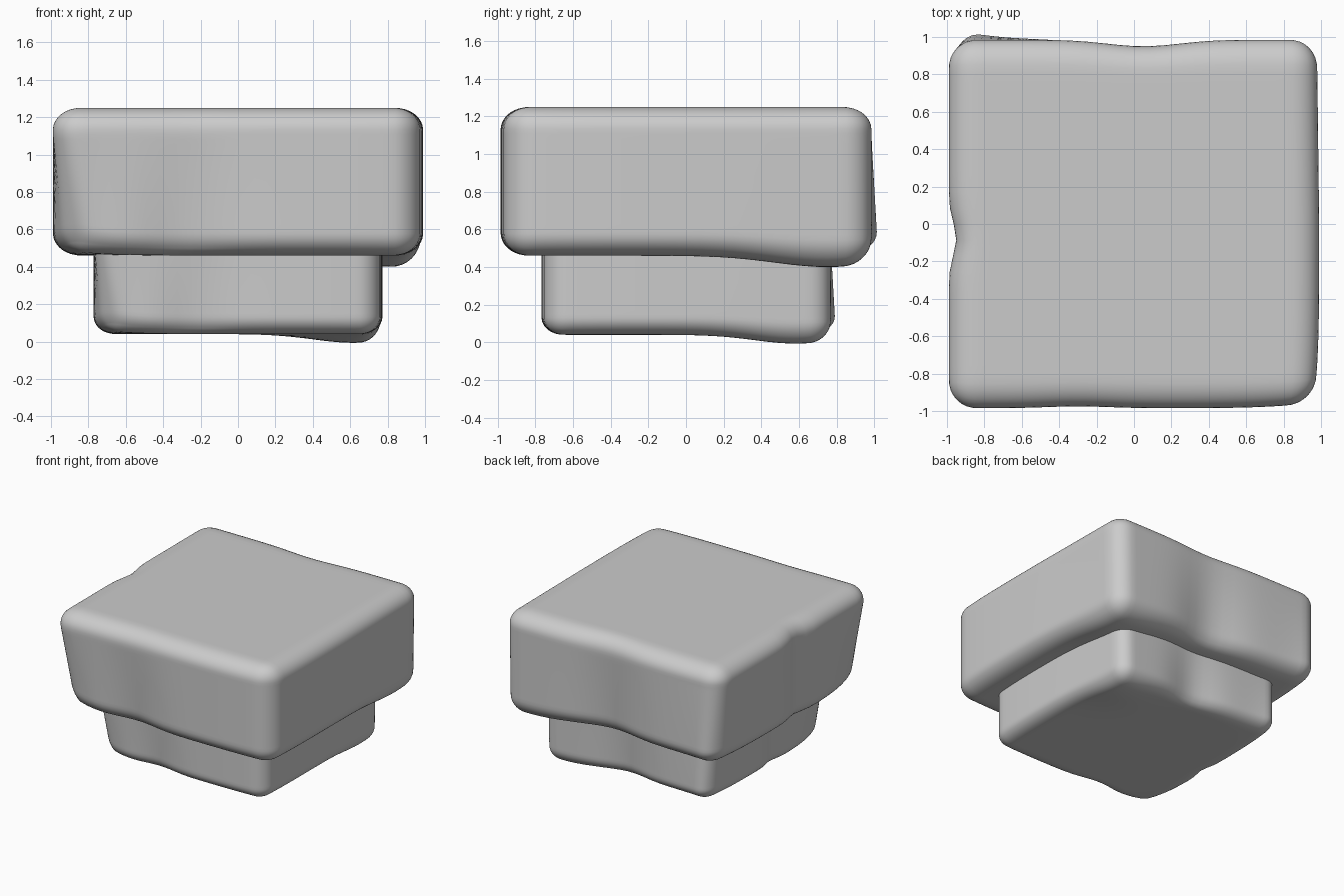
import bpy, bmesh, math
from mathutils import Vector

if "Cube" in bpy.data.objects:
    bpy.data.objects.remove(bpy.data.objects["Cube"])

HALF = Vector((0.99, 0.985, 0.395))


def bump(d, w):
    return math.exp(-(d / w) ** 2)


def weather(p):
    """Hand-worn dents and softened corners on a block centred at the origin."""
    x, y, z = p
    nx, ny = x / HALF.x, y / HALF.y
    low = min(1, max(0, (0.25 - z) / 0.6))
    front, back = max(0, -ny) ** 4, max(0, ny) ** 4
    left, right = max(0, -nx) ** 4, max(0, nx) ** 4
    d = Vector((0, 0, 0))
    # shallow dents in the front, back and left faces
    d.y += front * bump(x + 0.3, 0.24) * (0.01 + 0.06 * low)
    d.y -= back * bump(x - 0.05, 0.27) * (0.035 + 0.05 * low)
    d.x += left * bump(y + 0.08, 0.12) * 0.04
    d.x -= right * max(0, ny) * 0.012 * (1 + low)
    # worn lower corners
    a = left * front * low
    d += Vector((0.10, 0.10, 0.05)) * a
    b = left * back * low
    d += Vector((0.05, 0.06, 0.02)) * b
    d += Vector((-0.03, 0.03, 0)) * right * front
    # sagging rear right lower corner
    lower = max(0, -z / HALF.z)
    d.z -= 0.06 * lower * bump(x - 0.8, 0.4) * bump(y - 0.75, 0.4)
    return p + d


def stone_block(name, scale, floor):
    bm = bmesh.new()
    bmesh.ops.create_cube(bm, size=2)
    bmesh.ops.subdivide_edges(bm, edges=bm.edges[:], cuts=35, use_grid_fill=True)
    r = Vector((0.15, 0.15, 0.12))
    for v in bm.verts:
        # crowd the grid toward the edges, then round them
        p = Vector([math.sin(c * math.pi / 2) * h for c, h in zip(v.co, HALF)])
        core = Vector([max(-h + k, min(h - k, c)) for c, h, k in zip(p, HALF, r)])
        off = Vector([(c - q) / k for c, q, k in zip(p, core, r)])
        if off.length > 1e-6:
            m = max(abs(c) for c in off)
            off = off.normalized() * m
        p = core + Vector([o * k for o, k in zip(off, r)])
        p = weather(p)
        v.co = Vector((p.x * scale, p.y * scale, floor + (p.z + HALF.z) * scale))
    bmesh.ops.recalc_face_normals(bm, faces=bm.faces[:])
    for f in bm.faces:
        f.smooth = True
    me = bpy.data.meshes.new(name)
    bm.to_mesh(me)
    bm.free()
    ob = bpy.data.objects.new(name, me)
    bpy.context.collection.objects.link(ob)
    return ob


# wide cap block resting on a smaller copy of the same stone
stone_block("cap_stone", 1.0, 0.46)
stone_block("base_stone", 0.78, 0.04)
